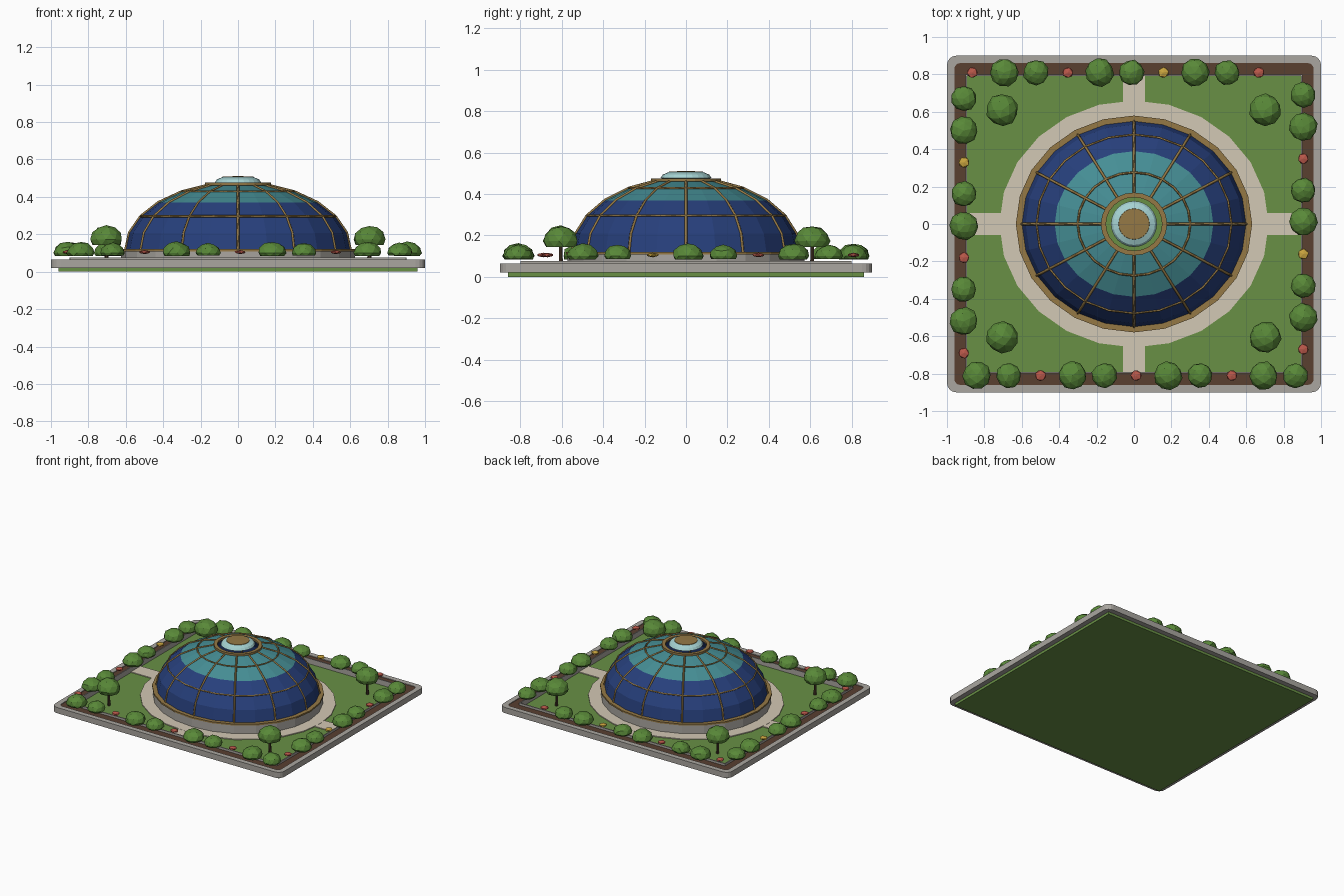
import bpy, bmesh, math, random
from math import sin, cos, pi, radians
from mathutils import Matrix, Vector

if "Cube" in bpy.data.objects:
    bpy.data.objects.remove(bpy.data.objects["Cube"])

random.seed(4)
SY = 0.917  # plan of the dome is slightly elliptical


def mat(name, r, g, b):
    m = bpy.data.materials.new(name)
    m.diffuse_color = (r, g, b, 1)
    m.use_nodes = True
    m.node_tree.nodes["Principled BSDF"].inputs["Base Color"].default_value = m.diffuse_color
    return m


GRASS = mat("grass", 0.14, 0.28, 0.06)
LEAF = mat("leaf", 0.10, 0.25, 0.04)
SOIL = mat("soil", 0.10, 0.05, 0.03)
PATH = mat("path", 0.65, 0.58, 0.46)
STONE = mat("stone", 0.40, 0.38, 0.35)
NAVY = mat("navy_glass", 0.02, 0.05, 0.20)
TEAL = mat("teal_glass", 0.06, 0.27, 0.30)
PALE = mat("pale_glass", 0.38, 0.65, 0.65)
GOLD = mat("gold", 0.30, 0.19, 0.06)
BARK = mat("bark", 0.06, 0.035, 0.02)
RED = mat("red_flower", 0.50, 0.10, 0.07)
YELLOW = mat("yellow_flower", 0.60, 0.38, 0.05)


def finish(name, bm, m, recalc=True):
    if recalc:
        bmesh.ops.recalc_face_normals(bm, faces=bm.faces)
    me = bpy.data.meshes.new(name)
    bm.to_mesh(me)
    bm.free()
    me.materials.append(m)
    ob = bpy.data.objects.new(name, me)
    bpy.context.collection.objects.link(ob)
    return ob


def lathe(name, profile, m, closed=False, sy=SY, n=24):
    bm = bmesh.new()
    rings = [[bm.verts.new((r * cos(2 * pi * i / n), sy * r * sin(2 * pi * i / n), z))
              for i in range(n)] for r, z in profile]
    pairs = list(zip(rings, rings[1:]))
    if closed:
        pairs.append((rings[-1], rings[0]))
    for a, b in pairs:
        for i in range(n):
            j = (i + 1) % n
            bm.faces.new((a[i], a[j], b[j], b[i]))
    return finish(name, bm, m, closed)


def band(name, r0, r1, z0, z1, m, sy=SY):
    return lathe(name, [(r0, z0), (r1, z0), (r1, z1), (r0, z1)], m, True, sy)


def box(name, x0, x1, y0, y1, z0, z1, m):
    bm = bmesh.new()
    bmesh.ops.create_cube(bm, size=1)
    for v in bm.verts:
        v.co = ((x0 + x1) / 2 + v.co.x * (x1 - x0), (y0 + y1) / 2 + v.co.y * (y1 - y0),
                (z0 + z1) / 2 + v.co.z * (z1 - z0))
    return finish(name, bm, m)


def rounded(hx, hy, r, steps=4):
    pts = []
    for k, (sx, sy) in enumerate([(1, 1), (-1, 1), (-1, -1), (1, -1)]):
        for s in range(steps + 1):
            a = pi / 2 * (k + s / steps)
            pts.append((sx * (hx - r) + r * cos(a), sy * (hy - r) + r * sin(a)))
    return pts


def frame(name, outer, inner, z0, z1, m):
    bm = bmesh.new()
    loops = [[bm.verts.new((x, y, z)) for x, y in rounded(*o)]
             for o, z in ((outer, z0), (outer, z1), (inner, z1), (inner, z0))]
    n = len(loops[0])
    for k in range(4):
        a, b = loops[k], loops[(k + 1) % 4]
        for i in range(n):
            j = (i + 1) % n
            bm.faces.new((a[i], a[j], b[j], b[i]))
    return finish(name, bm, m)


def bar(name, pts, radius, m, cyclic=False):
    cu = bpy.data.curves.new(name, 'CURVE')
    cu.dimensions = '3D'
    cu.bevel_depth = radius
    cu.bevel_resolution = 0
    sp = cu.splines.new('POLY')
    sp.points.add(len(pts) - 1)
    for p, co in zip(sp.points, pts):
        p.co = (*co, 1)
    sp.use_cyclic_u = cyclic
    cu.materials.append(m)
    ob = bpy.data.objects.new(name, cu)
    bpy.context.collection.objects.link(ob)
    return ob


def blob(name, x, y, z, r, m, sz=0.8, cut=-0.27, sub=2):
    # faceted ball with a flattened underside
    bm = bmesh.new()
    bmesh.ops.create_icosphere(bm, subdivisions=sub, radius=1,
                               matrix=Matrix.Rotation(random.uniform(0, pi), 4, 'Z'))
    for v in bm.verts:
        v.co *= random.uniform(0.95, 1.04)
        v.co = Vector((x + v.co.x * r, y + v.co.y * r, z + max(v.co.z, cut) * r * sz))
    return finish(name, bm, m)


# ground slab, stone kerb, planting bed and its inner edging
box("lawn", -0.96, 0.96, -0.86, 0.86, 0, 0.035, GRASS)
frame("kerb", (1, 0.9, 0.05), (0.96, 0.86, 0.03), 0.02, 0.065, STONE)
frame("planting_bed", (0.962, 0.862, 0.03), (0.9, 0.8, 0.002), 0.03, 0.06, SOIL)
frame("bed_edging", (0.9, 0.8, 0.002), (0.892, 0.792, 0.002), 0.03, 0.077, STONE)

# paths
band("ring_path", 0.61, 0.72, 0.03, 0.042, PATH)
for s in (-1, 1):
    box("side_path", *sorted((s * 0.70, s * 0.895)), -0.06, 0.06, 0.03, 0.041, PATH)
    box("end_path", -0.06, 0.06, *sorted((s * 0.645, s * 0.795)), 0.03, 0.041, PATH)

# plinth and dome shells
band("plinth", 0.59, 0.625, 0.03, 0.11, STONE)
band("base_ring", 0.585, 0.632, 0.108, 0.12, GOLD)


def dome(deg, grow=0.0):
    a = radians(deg)
    return (0.6 + grow) * cos(a), 0.115 + (0.36 + grow) * sin(a)


lathe("lower_glass", [dome(d) for d in (0, 15, 30, 45)], NAVY)
lathe("upper_glass", [dome(d) for d in (45, 60, 75)], TEAL)

# ribs and hoops
for i in range(12):
    a = 2 * pi * i / 12
    pts = []
    for d in range(0, 76, 15):
        r, z = dome(d, 0.002)
        pts.append((r * cos(a), SY * r * sin(a), z))
    bar("rib", pts, 0.007, GOLD)
for d in (30, 60):
    r, z = dome(d, 0.002)
    bar("hoop", [(r * cos(k * pi / 12), SY * r * sin(k * pi / 12), z) for k in range(24)],
        0.006, GOLD, True)

# crown ring and roof light
band("crown_ring", 0.15, 0.177, 0.460, 0.476, GOLD, 0.95)
lathe("roof_light", [(0.105, 0.468), (0.123, 0.478), (0.112, 0.494), (0.083, 0.506),
                     (0.0001, 0.507)], PALE, sy=1)
lathe("roof_cap", [(0.0001, 0.50), (0.085, 0.50), (0.082, 0.509), (0.0001, 0.511)], GOLD, sy=1)

# planting: each run goes big shrub, small shrub, flower
def run(start, step, count, phase, yellow):
    for k in range(count):
        x, y = start[0] + step[0] * k, start[1] + step[1] * k
        kind = (k + phase) % 3
        if kind == 2:
            blob("flower", x, y, 0.105, 0.032, YELLOW if k == yellow else RED, 0.35, -1, 1)
        else:
            blob("shrub", x, y, 0.1, (0.076, 0.068)[kind], LEAF)


run((-0.865, 0.81), (0.1703, 0), 10, 2, 6)
run((-0.84, -0.81), (0.1703, 0), 11, 0, -1)
run((-0.91, -0.69), (0, 0.17), 9, 2, 6)
run((0.905, -0.67), (0, 0.17), 9, 2, 3)

# lawn trees
for x in (-0.704, 0.702):
    for y in (-0.605, 0.61):
        t = lathe("tree_trunk", [(0.012, 0.03), (0.009, 0.17)], BARK, sy=1, n=6)
        t.location = (x, y, 0)
        blob("tree_crown", x, y, 0.173, 0.086, LEAF, 0.85, -0.4)
